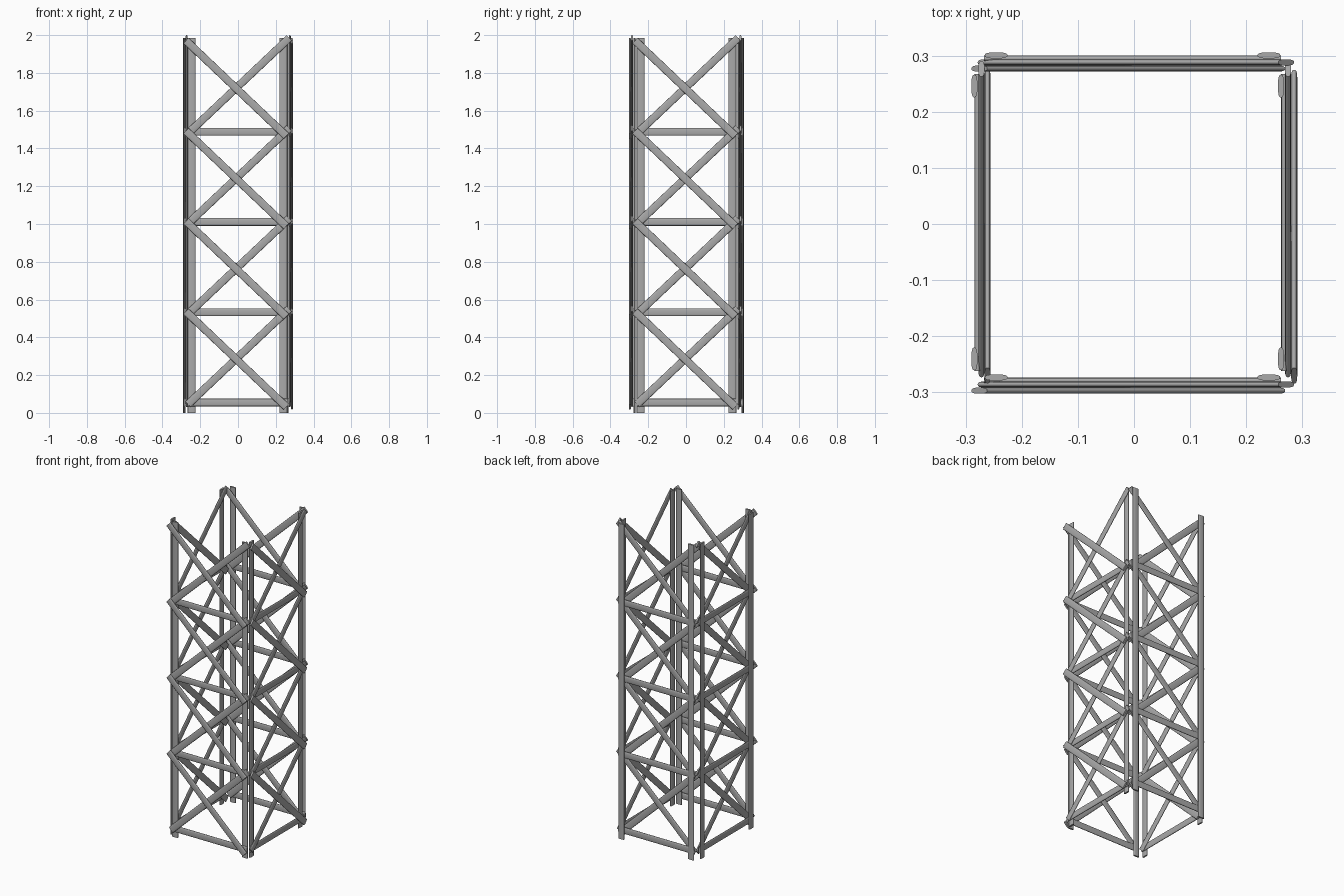
import bpy
import bmesh
from math import cos, sin, pi, copysign
from mathutils import Vector, Matrix

cube = bpy.data.objects.get("Cube")
if cube:
    bpy.data.objects.remove(cube)

# Painted steel
steel = bpy.data.materials.new("grey_steel")
steel.use_nodes = True
GREY = (0.4, 0.4, 0.4, 1)
steel.diffuse_color = GREY
steel.node_tree.nodes["Principled BSDF"].inputs["Base Color"].default_value = GREY

BAR_WIDTH, BAR_THICK, SIDES = 0.041, 0.011, 16
BAYS, BAY_HEIGHT = 4, 0.478
POST_X, POST_TOP = 0.243, 1.985


def rounded(v):
    """Pushes an ellipse towards a rounded rectangle."""
    return copysign(abs(v) ** 0.75, v)


def bar_mesh(name, start, end, depth):
    """Flattened tube lying in the panel plane, between two (x, z) points."""
    a = Vector((start[0], -depth, start[1]))
    b = Vector((end[0], -depth, end[1]))
    out = Vector((0, -1, 0))
    across = (b - a).normalized().cross(out)
    bm = bmesh.new()
    rings = []
    for p in (a, b):
        ring = []
        for i in range(SIDES):
            t = 2 * pi * i / SIDES
            ring.append(bm.verts.new(p + across * rounded(cos(t)) * BAR_WIDTH / 2
                                     + out * rounded(sin(t)) * BAR_THICK / 2))
        rings.append(ring)
    for i in range(SIDES):
        j = (i + 1) % SIDES
        face = bm.faces.new((rings[0][i], rings[0][j], rings[1][j], rings[1][i]))
        face.smooth = True
    # Flat end caps with crisp rims
    for ring in rings:
        cap = bm.faces.new(ring)
        for edge in cap.edges:
            edge.smooth = False
    bmesh.ops.recalc_face_normals(bm, faces=bm.faces)
    mesh = bpy.data.meshes.new(name)
    bm.to_mesh(mesh)
    bm.free()
    mesh.materials.append(steel)
    return mesh


# One panel: posts innermost, then rails, then two layers of crossed braces
panel = [bar_mesh("right_post", (-POST_X, 0), (-POST_X, POST_TOP), 0),
         bar_mesh("left_post", (POST_X, 0), (POST_X, POST_TOP), 0)]
for bay in range(BAYS):
    z = 0.055 + bay * BAY_HEIGHT
    panel += [
        bar_mesh(f"rail_{bay}", (-0.265, z), (0.265, z), 0.0055),
        bar_mesh(f"rising_brace_{bay}", (-0.262, z - 0.01), (0.274, z + 0.496), 0.0125),
        bar_mesh(f"falling_brace_{bay}", (-0.273, z + 0.482), (0.258, z - 0.023), 0.0235),
    ]

# Four sides: the back repeats the front, the left repeats the right
quarter = Matrix.Rotation(pi / 2, 4, "Z")
sides = {
    "front": Matrix.Translation((-0.0027, -0.2735, 0)),
    "back": Matrix.Translation((-0.0027, 0.3005, 0)),
    "right": Matrix.Translation((-0.2845, 0.0027, 0)) @ quarter,
    "left": Matrix.Translation((0.262, 0.0027, 0)) @ quarter,
}
for side, matrix in sides.items():
    for mesh in panel:
        ob = bpy.data.objects.new(f"{side}_{mesh.name}", mesh)
        ob.matrix_world = matrix
        bpy.context.collection.objects.link(ob)
